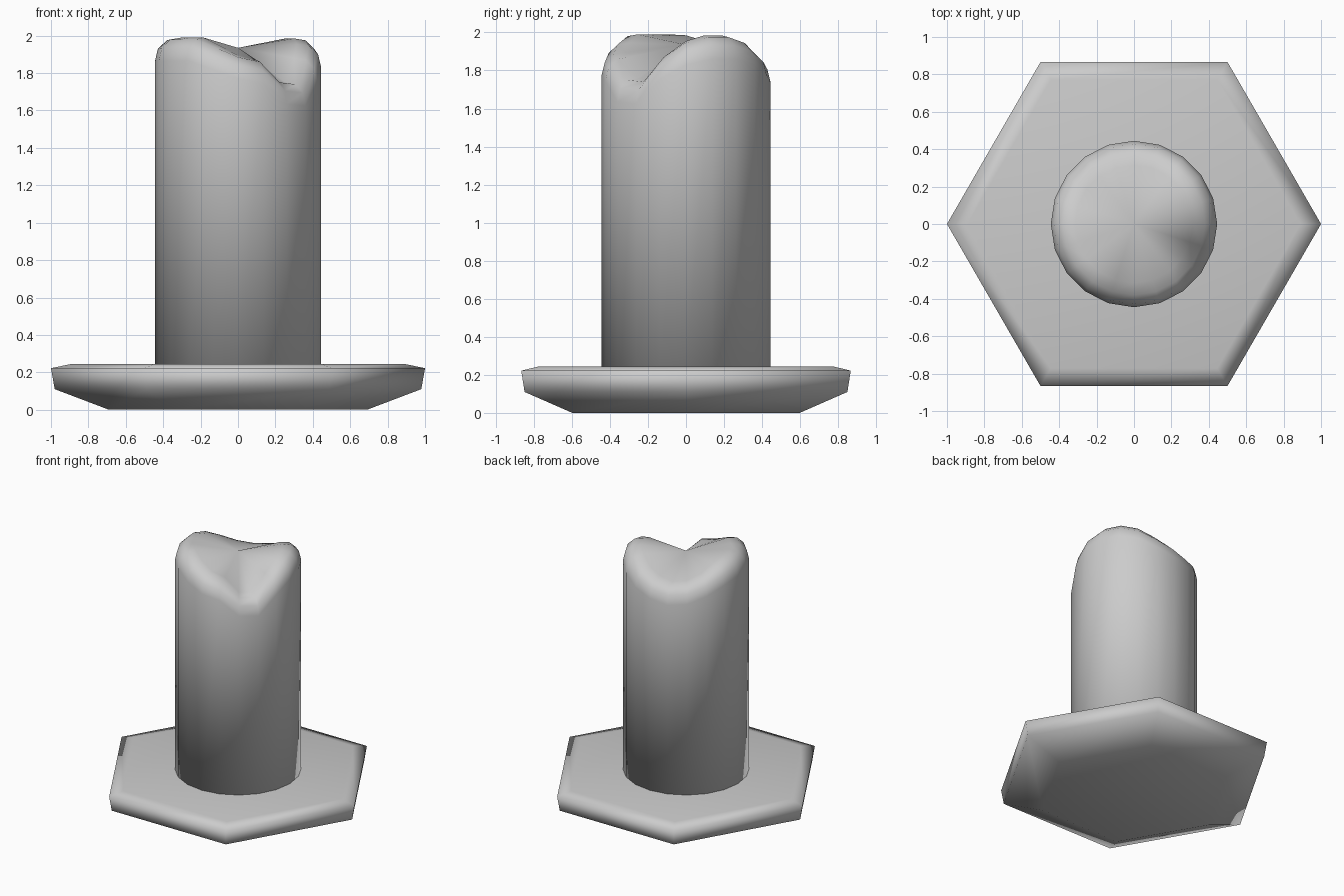
import bpy, bmesh
from math import cos, sin, radians, pi

if "Cube" in bpy.data.objects:
    bpy.data.objects.remove(bpy.data.objects["Cube"])


def build(name, rings, centre_z=None):
    """Join rings of points with quads, cap the bottom, cap or fan the top."""
    bm = bmesh.new()
    loops = [[bm.verts.new(p) for p in ring] for ring in rings]
    n = len(loops[0])
    for low, high in zip(loops, loops[1:]):
        for i in range(n):
            j = (i + 1) % n
            bm.faces.new((low[i], low[j], high[j], high[i]))
    bm.faces.new(loops[0][::-1])
    if centre_z is None:
        bm.faces.new(loops[-1])
    else:
        c = bm.verts.new((0, 0, centre_z))
        for i in range(n):
            bm.faces.new((loops[-1][i], loops[-1][(i + 1) % n], c))
    bmesh.ops.recalc_face_normals(bm, faces=bm.faces)
    for f in bm.faces:
        f.smooth = True
    mesh = bpy.data.meshes.new(name)
    bm.to_mesh(mesh)
    bm.free()
    obj = bpy.data.objects.new(name, mesh)
    bpy.context.collection.objects.link(obj)
    return obj


def ring(radius, heights):
    n = len(heights)
    return [(radius * cos(2 * pi * i / n), radius * sin(2 * pi * i / n), z)
            for i, z in enumerate(heights)]


# Hexagonal base with bevelled top and deeply chamfered underside
base_profile = [(0.69, 0.0), (0.98, 0.11), (1.0, 0.222), (0.89, 0.245)]
build("hexagonal_base", [ring(r, [z] * 6) for r, z in base_profile])

# Broken column: uneven rim heights every 18 degrees, counter-clockwise from +x
rim = [1.955, 1.985, 1.985, 1.955, 1.90, 1.86, 1.835, 1.85, 1.90, 1.955,
       1.985, 1.99, 1.99, 1.99, 1.945, 1.895, 1.87, 1.76, 1.75, 1.88]
bevel = [(0.445, 0.125), (0.428, 0.055), (0.38, 0.01), (0.315, 0.0)]
rings = [ring(0.445, [0.2] * 20)]
rings += [ring(r, [z - drop for z in rim]) for r, drop in bevel]
build("broken_column", rings, centre_z=1.935)
